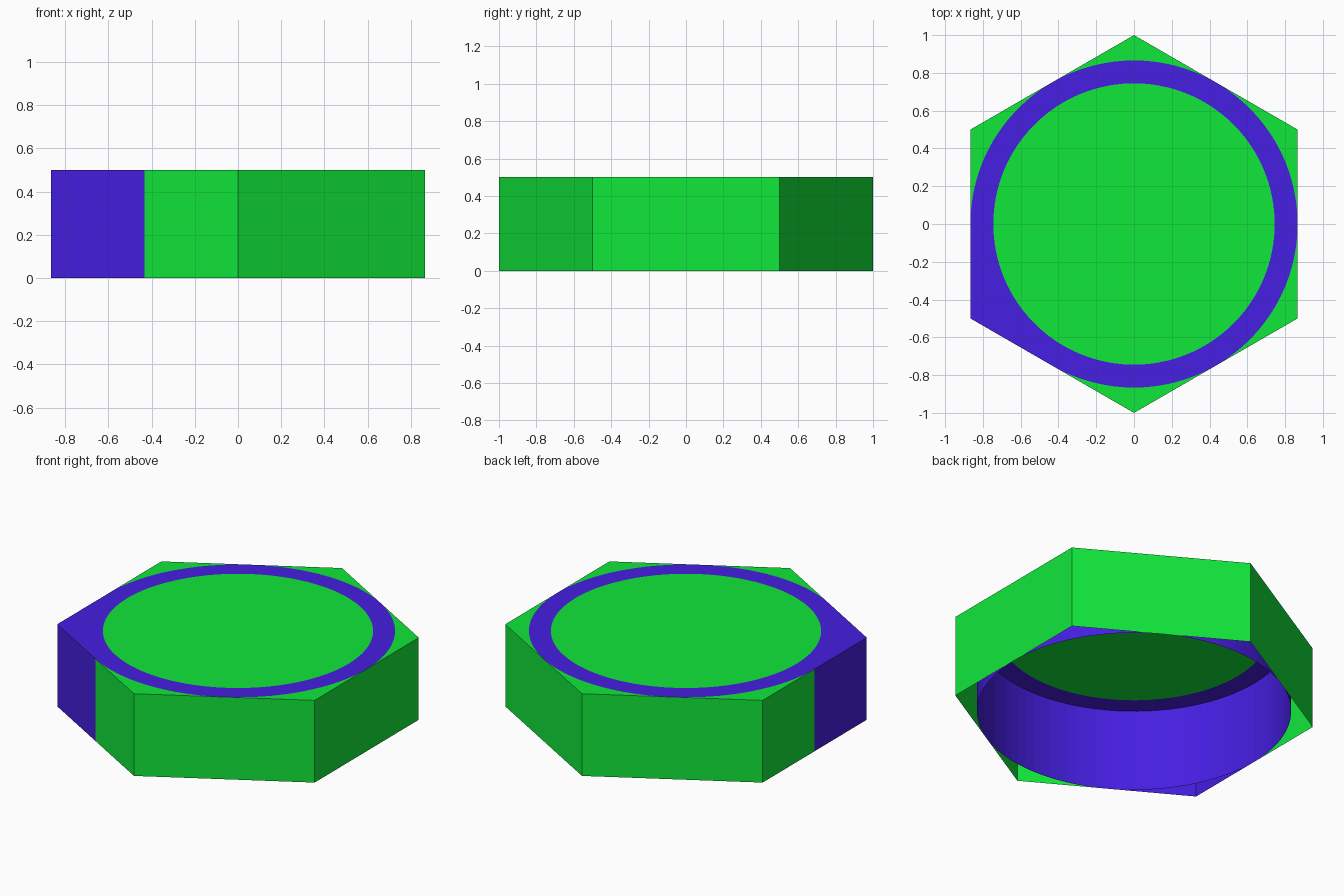
import bpy
import bmesh
from math import sin, cos, pi, sqrt

if "Cube" in bpy.data.objects:
    bpy.data.objects.remove(bpy.data.objects["Cube"])

H = 0.5                 # tile height
R_OUT = sqrt(3) / 2     # ring touches the middle of each hexagon side
R_IN = 0.745
N = 96                  # circle sides, divisible by six


def material(name, rgb):
    m = bpy.data.materials.new(name)
    m.diffuse_color = (*rgb, 1)
    m.use_nodes = True
    m.node_tree.nodes["Principled BSDF"].inputs["Base Color"].default_value = m.diffuse_color
    return m


GREEN = material("green", (0.0056, 0.80, 0.042))
PURPLE = material("purple", (0.061, 0.013, 0.753))


def polar(r, a, z):
    return (r * cos(a), r * sin(a), z)


def circle(bm, r, z):
    return [bm.verts.new(polar(r, 2 * pi * i / N, z)) for i in range(N)]


def bridge(bm, low, high):
    for i in range(N):
        j = (i + 1) % N
        bm.faces.new((low[i], low[j], high[j], high[i]))


def finish(bm, name, mat):
    mesh = bpy.data.meshes.new(name)
    bm.to_mesh(mesh)
    bm.free()
    mesh.materials.append(mat)
    ob = bpy.data.objects.new(name, mesh)
    bpy.context.collection.objects.link(ob)
    return ob


def add_corner(bm, k):
    """One hexagon corner: flat top up to the ring, two outer walls, open below."""
    a0 = k * pi / 3
    steps = N // 6
    arc = [bm.verts.new(polar(R_OUT, a0 + pi / 3 * i / steps, H))
           for i in range(steps + 1)]
    tip = bm.verts.new(polar(1, a0 + pi / 6, H))
    for a, b in zip(arc, arc[1:]):
        bm.faces.new((b, a, tip))
    feet = [bm.verts.new((v.co.x, v.co.y, 0)) for v in (arc[0], tip, arc[-1])]
    bm.faces.new((feet[0], feet[1], tip, arc[0]))
    bm.faces.new((feet[1], feet[2], arc[-1], tip))


# Centre disc, top surface only
bm = bmesh.new()
bm.faces.new(circle(bm, R_IN, H))
finish(bm, "centre_disc", GREEN)

# Ring: cylinder wall with a flat rim, open below
bm = bmesh.new()
rim = circle(bm, R_OUT, H)
bridge(bm, circle(bm, R_OUT, 0), rim)
bridge(bm, rim, circle(bm, R_IN, H))
finish(bm, "ring", PURPLE)

# Five green corners
bm = bmesh.new()
for k in (0, 1, 2, 4, 5):
    add_corner(bm, k)
bmesh.ops.remove_doubles(bm, verts=bm.verts, dist=1e-5)
finish(bm, "hexagon_corners", GREEN)

# Purple pointer corner at front left
bm = bmesh.new()
add_corner(bm, 3)
finish(bm, "pointer_corner", PURPLE)
